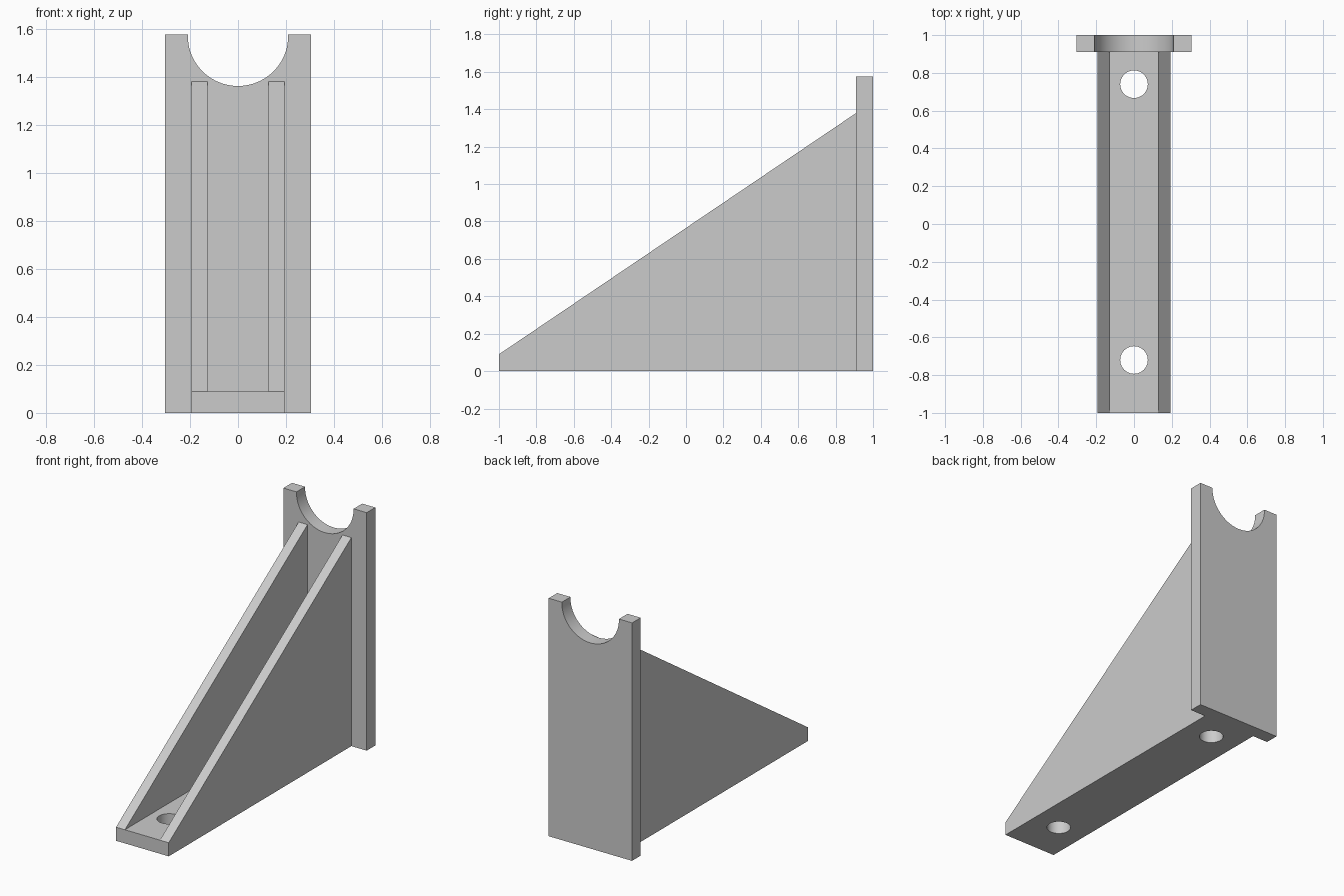
import bpy
import bmesh
from math import pi, sin, cos, radians
from mathutils import Vector

old = bpy.data.objects.get("Cube")
if old:
    bpy.data.objects.remove(old, do_unlink=True)

grey = bpy.data.materials.new("plain grey")
grey.use_nodes = True
colour = (0.6, 0.6, 0.6, 1)
grey.diffuse_color = colour
grey.node_tree.nodes["Principled BSDF"].inputs["Base Color"].default_value = colour


def prism(name, points, direction):
    """Extrude a closed 3D outline along a direction."""
    bm = bmesh.new()
    face = bm.faces.new([bm.verts.new(p) for p in points])
    moved = bmesh.ops.extrude_face_region(bm, geom=[face])["geom"]
    verts = [v for v in moved if isinstance(v, bmesh.types.BMVert)]
    bmesh.ops.translate(bm, verts=verts, vec=Vector(direction))
    bmesh.ops.recalc_face_normals(bm, faces=bm.faces)
    mesh = bpy.data.meshes.new(name)
    bm.to_mesh(mesh)
    bm.free()
    mesh.materials.append(grey)
    obj = bpy.data.objects.new(name, mesh)
    bpy.context.collection.objects.link(obj)
    return obj


def select(obj):
    bpy.ops.object.select_all(action="DESELECT")
    obj.select_set(True)
    bpy.context.view_layer.objects.active = obj


def cut(obj, cutter):
    cutter.hide_render = True
    mod = obj.modifiers.new("cut", "BOOLEAN")
    mod.operation = "DIFFERENCE"
    mod.solver = "EXACT"
    mod.object = cutter
    select(obj)
    bpy.ops.object.modifier_apply(modifier=mod.name)
    bpy.data.objects.remove(cutter, do_unlink=True)


BACK = 0.91      # front surface of the upright plate
FLOOR = 0.09     # thickness of the base
HALF = 0.193     # half width of the bracket
INNER = 0.128    # half width of the channel

# Sloped bracket: a wedge hollowed into a base with two side walls
side = [(-1, 0), (BACK, 0), (BACK, 1.38), (-1, FLOOR)]
bracket = prism("sloped_bracket", [(-HALF, y, z) for y, z in side], (2 * HALF, 0, 0))
channel = [(-1.2, FLOOR), (BACK + 0.05, FLOOR), (BACK + 0.05, 1.6), (-1.2, 1.6)]
cut(bracket, prism("channel_cutter", [(-INNER, y, z) for y, z in channel], (2 * INNER, 0, 0)))

# Two screw holes through the base
for y in (-0.72, 0.74):
    ring = [(0.073 * cos(2 * pi * i / 48), y + 0.073 * sin(2 * pi * i / 48), -0.1)
            for i in range(48)]
    cut(bracket, prism("hole_cutter", ring, (0, 0, 0.3)))

# Upright plate with a half-round cradle in its top edge
W, TOP, R = 0.305, 1.575, 0.209
arc = [(R * cos(pi * i / 40), TOP - 0.005 - R * sin(pi * i / 40)) for i in range(41)]
outline = [(-W, 0), (W, 0), (W, TOP), (R, TOP)] + arc + [(-R, TOP), (-W, TOP)]
plate = prism("upright_plate", [(x, BACK, z) for x, z in outline], (0, 1 - BACK, 0))

for obj in (bracket, plate):
    select(obj)
    bpy.ops.object.shade_smooth_by_angle(angle=radians(30))
